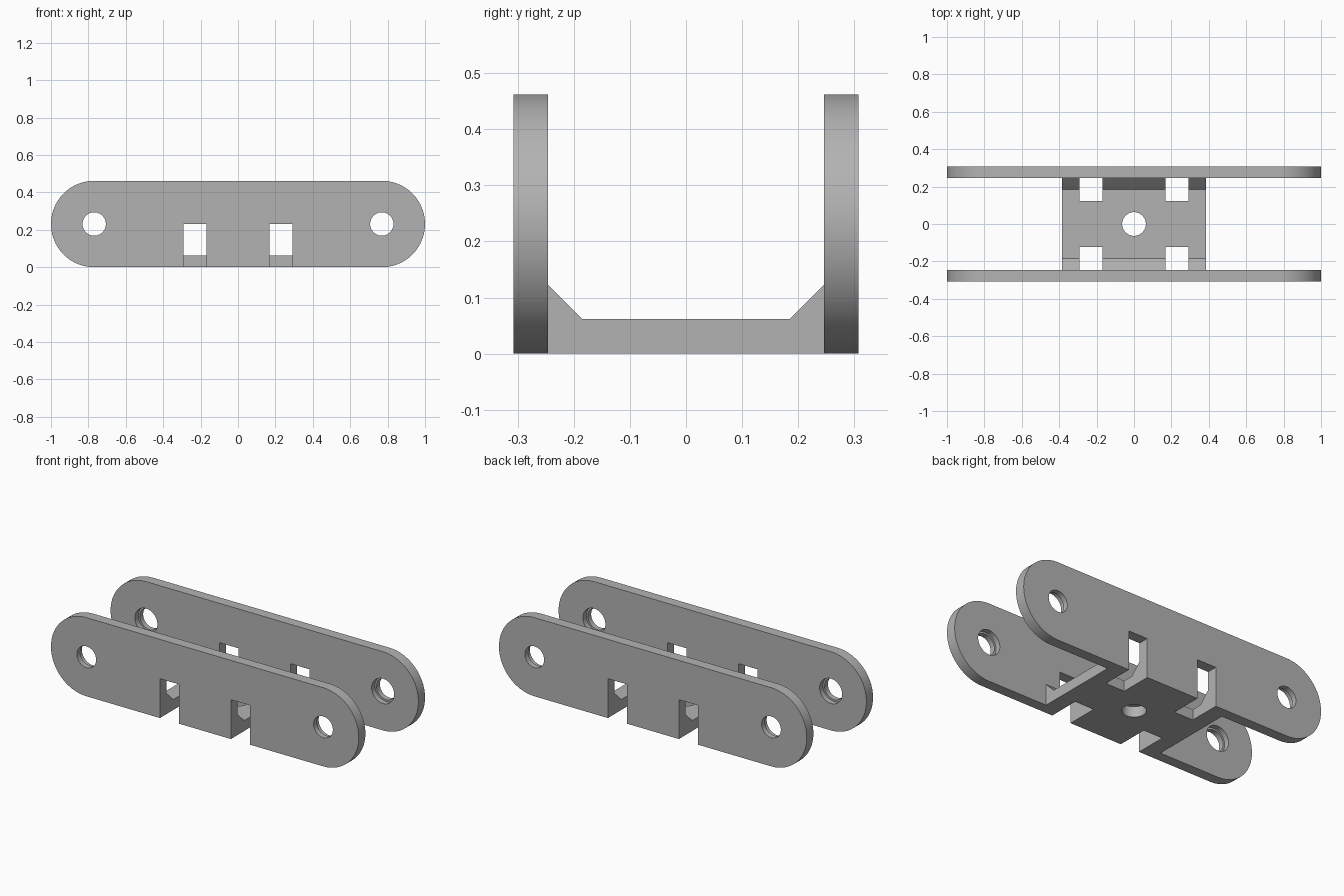
import bpy, bmesh, math
from mathutils import Matrix, Vector

cube = bpy.data.objects.get("Cube")
if cube:
    bpy.data.objects.remove(cube, do_unlink=True)

WALL = 0.0615                 # sheet thickness
INNER = 4 * WALL              # inner face of the side plates
OUTER = 5 * WALL
RADIUS = 0.231                # rounded plate ends
PIVOT = 1 - RADIUS

metal = bpy.data.materials.new("plain grey")
metal.use_nodes = True
grey = (0.45, 0.45, 0.45, 1)
metal.diffuse_color = grey
metal.node_tree.nodes["Principled BSDF"].inputs["Base Color"].default_value = grey


def prism(name, outline, start, end, axis):
    """Extrude a 2D outline along x (outline y,z), y (x,z) or z (x,y)."""
    place = {"x": lambda a, b: (start, a, b),
             "y": lambda a, b: (a, start, b),
             "z": lambda a, b: (a, b, start)}[axis]
    along = Vector([(end - start) * (axis == k) for k in "xyz"])
    bm = bmesh.new()
    face = bm.faces.new([bm.verts.new(place(a, b)) for a, b in outline])
    top = bmesh.ops.extrude_face_region(bm, geom=[face])["geom"]
    bmesh.ops.translate(bm, vec=along,
                        verts=[v for v in top if isinstance(v, bmesh.types.BMVert)])
    bmesh.ops.recalc_face_normals(bm, faces=bm.faces)
    mesh = bpy.data.meshes.new(name)
    bm.to_mesh(mesh)
    bm.free()
    mesh.materials.append(metal)
    obj = bpy.data.objects.new(name, mesh)
    bpy.context.collection.objects.link(obj)
    return obj


def arc(cx, cy, r, a0, a1, n):
    angles = [math.radians(a0 + (a1 - a0) * i / n) for i in range(n + 1)]
    return [(cx + r * math.cos(a), cy + r * math.sin(a)) for a in angles]


def circle(cx, cy, r):
    return arc(cx, cy, r, 0, 360, 48)[:-1]


def combine(target, tool, operation):
    mod = target.modifiers.new(operation.lower(), "BOOLEAN")
    mod.operation, mod.solver, mod.object = operation, "EXACT", tool
    bpy.context.view_layer.objects.active = target
    bpy.ops.object.modifier_apply(modifier=mod.name)
    bpy.data.objects.remove(tool, do_unlink=True)


# Base web with sloped fillets, its ends buried in the side plates
end = INNER + WALL / 2
half = [(end, 0), (end, 2 * WALL), (INNER, 2 * WALL), (3 * WALL, WALL)]
profile = half + [(-y, z) for y, z in reversed(half)]
bracket = prism("bracket", profile, -0.385, 0.385, "x")

# Round-ended side plates
stadium = (arc(PIVOT, RADIUS, RADIUS, -90, 90, 40)
           + arc(-PIVOT, RADIUS, RADIUS, 90, 270, 40))
for side in (-1, 1):
    combine(bracket, prism("side_plate", stadium, side * INNER, side * OUTER, "y"), "UNION")

# Slots, pivot holes and their inner counterbores
for side in (-1, 1):
    for end in (-1, 1):
        slot = [(end * x, z) for x, z in
                ((0.169, -0.1), (0.292, -0.1), (0.292, RADIUS), (0.169, RADIUS))]
        combine(bracket, prism("slot", slot, side * 2 * WALL, side * 0.4, "y"), "DIFFERENCE")
        for r, y0, y1 in ((0.0625, 0.2, 0.4), (0.073, 0.2, INNER + WALL / 2)):
            hole = prism("pivot_hole", circle(end * PIVOT, RADIUS, r), side * y0, side * y1, "y")
            combine(bracket, hole, "DIFFERENCE")

# Mounting hole in the base
combine(bracket, prism("mount_hole", circle(0, 0, 0.0635), -0.1, 0.15, "z"), "DIFFERENCE")

bpy.ops.object.select_all(action="DESELECT")
bracket.select_set(True)
bpy.context.view_layer.objects.active = bracket
bpy.ops.object.shade_smooth_by_angle(angle=math.radians(30))
